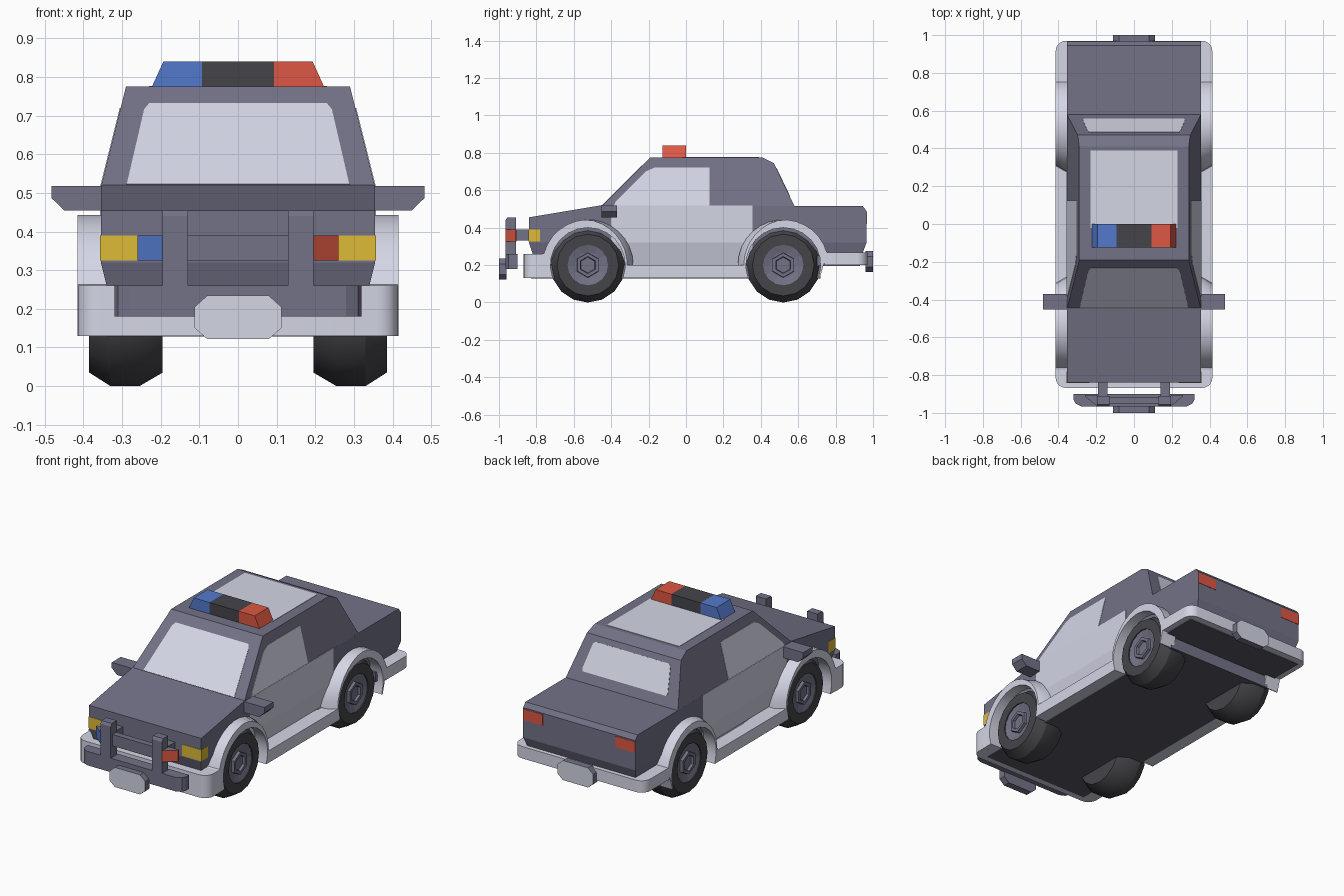
import bpy, bmesh, math
from mathutils import Vector

cube = bpy.data.objects.get("Cube")
if cube:
    bpy.data.objects.remove(cube, do_unlink=True)


def material(name, *rgb):
    lin = [((c / 255 + 0.055) / 1.055) ** 2.4 for c in rgb] + [1]
    m = bpy.data.materials.new(name)
    m.use_nodes = True
    m.diffuse_color = lin
    m.node_tree.nodes["Principled BSDF"].inputs["Base Color"].default_value = lin
    return m


SLATE = material("slate", 115, 114, 135)
DARK = material("dark slate", 88, 88, 100)
LIGHT = material("light grey", 212, 214, 229)
CHAR = material("charcoal", 69, 68, 73)
RED = material("red", 222, 87, 67)
BLUE = material("blue", 83, 121, 204)
YELLOW = material("yellow", 221, 186, 55)


def loft(name, loops, mats, rule=None, smooth=False):
    """Bridge equal loops of points, cap both ends; rule picks a material by face normal."""
    bm = bmesh.new()
    rings = [[bm.verts.new(p) for p in loop] for loop in loops]
    n = len(rings[0])
    for a, b in zip(rings, rings[1:]):
        for i in range(n):
            j = (i + 1) % n
            bm.faces.new((a[i], a[j], b[j], b[i]))
    bm.faces.new(rings[0])
    bm.faces.new(rings[-1])
    bmesh.ops.recalc_face_normals(bm, faces=bm.faces)
    if rule:
        for f in bm.faces:
            f.material_index = rule(f.normal)
    me = bpy.data.meshes.new(name)
    bm.to_mesh(me)
    bm.free()
    for m in mats:
        me.materials.append(m)
    ob = bpy.data.objects.new(name, me)
    bpy.context.collection.objects.link(ob)
    if smooth:
        bpy.ops.object.select_all(action='DESELECT')
        ob.select_set(True)
        bpy.context.view_layer.objects.active = ob
        bpy.ops.object.shade_smooth_by_angle(angle=math.radians(30))


def side_prism(name, prof, x0, x1, *mats, **kw):
    loft(name, [[(x, y, z) for y, z in prof] for x in (x0, x1)], mats, **kw)


def plan_prism(name, plan, z0, z1, *mats, **kw):
    loft(name, [[(x, y, z) for x, y in plan] for z in (z0, z1)], mats, **kw)


def front_prism(name, prof, y0, y1, *mats, **kw):
    loft(name, [[(x, y, z) for x, z in prof] for y in (y0, y1)], mats, **kw)


def rect(a0, a1, b0, b1):
    return [(a0, b0), (a1, b0), (a1, b1), (a0, b1)]


def mirrored(half):
    return half + [(-a, b) for a, b in reversed(half)]


def plate(name, pts, mat):
    """Thin painted panel lying on a flat surface."""
    pts = [Vector(p) for p in pts]
    n = (pts[1] - pts[0]).cross(pts[2] - pts[0]).normalized() * 0.002
    loft(name, [[p - n for p in pts], [p + n for p in pts]], [mat])


def both(name):
    return ((1, "left_" + name), (-1, "right_" + name))


def underside(n):
    return 1 if n.z < -0.9 else 0


# Main body and its tapered lower half
side_prism("body", [(-.84, .32), (-.84, .455), (-.45, .52), (.58, .515), (.945, .515),
                    (.965, .49), (.965, .32)], -.355, .355, SLATE)
loft("lower_body", [[(x, y, z) for x, y in rect(-w, w, y0, y1)]
                    for w, y0, y1, z in ((.325, -.80, .92, .2), (.355, -.84, .965, .32))],
     [SLATE, DARK], rule=underside)
plan_prism("underbody", rect(-.34, .34, -.83, .72), .128, .2, SLATE, DARK, rule=underside)
plan_prism("rear_floor", rect(-.38, .38, .7, .93), .196, .25, SLATE, DARK, rule=underside)


# Cabin with inward leaning sides
def cabin_x(z):
    return .355 - (z - .515) * .25


CABIN = [(-.45, .515), (-.19, .775), (.41, .775), (.47, .745), (.58, .515)]
loft("cabin", [[(s * cabin_x(z), y, z) for y, z in CABIN] for s in (1, -1)], [SLATE])

# Windows and roof panel
plate("windshield", [(x, -.45 + z - .515, z) for x, z in
                     mirrored([(.288, .521), (.243, .715), (.23, .731)])], LIGHT)
plate("rear_window", [(x, .58 - (z - .515) * .478, z) for x, z in
                      mirrored([(.265, .565), (.27, .58), (.245, .705), (.232, .715)])], LIGHT)
plate("roof_panel", [(x, y, .775) for x, y in rect(-.23, .23, -.02, .39)], LIGHT)
for s, name in both("side_window"):
    plate(name, [(s * cabin_x(z), y, z) for y, z in
                 [(-.385, .518), (-.375, .54), (-.215, .7), (-.17, .72), (.125, .72),
                  (.125, .518)]], LIGHT)

# Light door panels, upright above and leaning below
for s, name in both("door"):
    front_prism(name, [(s * x, z) for x, z in [(.327, .2), (.357, .32), (.357, .518),
                                               (.32, .518), (.32, .2)]], -.4, .355, LIGHT)

# Fender trim: wheel arches joined by a side skirt
FRONT_Y, REAR_Y, AXLE_Z = -.525, .52, .2


def arc(cy, r, a0, a1, inward=0, cut=0):
    pts = []
    for i in range(15):
        a = math.radians(a0 + (a1 - a0) * i / 14)
        rr = r - cut * max(0, inward * math.cos(a))
        pts.append((cy + rr * math.cos(a), AXLE_Z + rr * math.sin(a)))
    return pts


def trim_outline(cut):
    return ([(-.77, .13), (-.77, .26)]
            + arc(FRONT_Y, .243, 165, 0, 1, cut) + arc(REAR_Y, .243, 180, 15, -1, cut)
            + [(.765, .26), (.735, .2), (.715, .13)]
            + arc(REAR_Y, .2, -20, 200) + arc(FRONT_Y, .2, -20, 200))


for s, name in both("fender_trim"):
    loft(name, [[(s * x, y, z) for y, z in trim_outline(cut)]
                for x, cut in ((.32, 0), (.36, 0), (.415, .032))], [LIGHT], smooth=True)


# Bumpers with rounded corners
def bumper_plan(y_inner, y_corner, side):
    turn = [math.radians(i * 90 / 5) for i in range(6)]
    return mirrored([(.415, y_inner)] + [(.36 + .055 * math.cos(a),
                                          y_corner + side * .055 * math.sin(a)) for a in turn])


plan_prism("front_bumper", bumper_plan(-.765, -.813, -1), .13, .26, LIGHT, smooth=True)
plan_prism("rear_bumper", bumper_plan(.74, .915, 1), .2, .268, LIGHT, smooth=True)

# Registration plates: slate blocks with a light outer face
PLATE = mirrored([(.08, .122), (.112, .15), (.112, .205), (.08, .234)])
for name, y0, y1, lift, d in (("front_plate", -1, -.96, 0, -1), ("rear_plate", .96, 1, .04, 1)):
    front_prism(name, [(x, z + lift) for x, z in PLATE], y0, y1, SLATE, LIGHT,
                rule=lambda n, d=d: 1 if n.y * d > .9 else 0)

# Push bar on the nose; its wedge lights are coloured on the slanted face only
plan_prism("push_bar_base", mirrored([(.32, -.9), (.32, -.93), (.31, -.95), (.28, -.965)]),
           .18, .26, SLATE)
plan_prism("push_bar_crossbar", rect(-.14, .14, -.95, -.915), .325, .39, SLATE)
POST = [(-.965, .18), (-.965, .44), (-.955, .455), (-.91, .455), (-.91, .18)]
for s, name in both("push_bar"):
    side_prism(name + "_post", POST, s * .13, s * .195, SLATE)
    plan_prism(name + "_arm", rect(s * .14, s * .19, -.92, -.82), .33, .39, SLATE)
    plan_prism(name + "_light", [(s * .195, -.965), (s * .26, -.912), (s * .26, -.905),
                                 (s * .195, -.905)], .325, .39,
               SLATE, RED if s > 0 else BLUE,
               rule=lambda n, s=s: 1 if n.x * s > .3 else 0)

# Headlights wrap the corner, tail lights sit on the back
for s, name in both("headlight"):
    plate(name + "_front", [(x, -.84, z) for x, z in rect(s * .235, s * .357, .325, .39)], YELLOW)
    plate(name + "_side", [(s * .355, y, z) for y, z in rect(-.842, -.78, .325, .39)], YELLOW)
for s, name in both("tail_light"):
    plate(name, [(x, .965, z) for x, z in rect(s * .23, s * .355, .42, .483)], RED)

# Door mirrors
for s, name in both("mirror"):
    front_prism(name, [(s * x, z) for x, z in
                       [(.34, .455), (.45, .455), (.483, .487), (.483, .518), (.34, .518)]],
                -.452, -.37, SLATE)

# Roof light bar in three sections
for name, b0, b1, t0, t1, mat in (("light_bar_right", -.225, -.093, -.193, -.093, BLUE),
                                  ("light_bar_middle", -.093, .093, -.093, .093, CHAR),
                                  ("light_bar_left", .093, .225, .093, .193, RED)):
    front_prism(name, [(b0, .77), (b1, .77), (t1, .84), (t0, .84)], -.125, 0, mat)


# Wheels turned around the axle
def turned(name, s, cy, steps, sides, mat):
    angles = [2 * math.pi * i / sides for i in range(sides)]
    loft(name, [[(s * x, cy + r * math.sin(a), AXLE_Z - r * math.cos(a)) for a in angles]
                for x, r in steps], [mat], smooth=sides > 12)


for cy, end in ((FRONT_Y, "front_"), (REAR_Y, "rear_")):
    for s, name in both(end + "wheel"):
        turned(name + "_tyre", s, cy, [(.195, .165), (.255, .2), (.33, .2), (.385, .165),
                                       (.385, .108), (.35, .108)], 16, CHAR)
        turned(name + "_rim", s, cy, [(.34, .112), (.38, .112), (.368, .07)], 12, SLATE)
        turned(name + "_hub", s, cy, [(.36, .068), (.384, .065), (.384, .046), (.37, .042)],
               6, SLATE)
